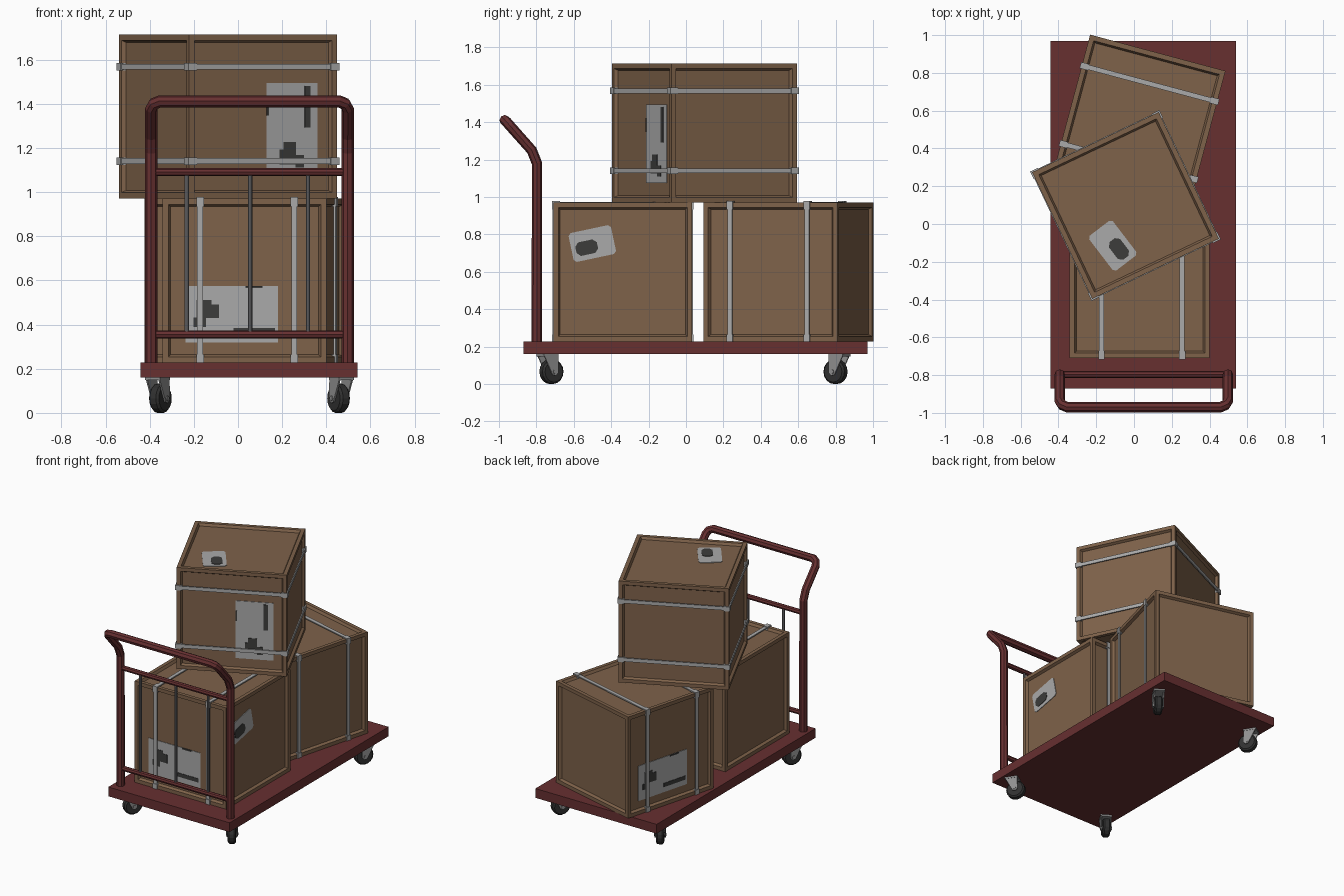
import bpy, bmesh, math
from mathutils import Matrix, Vector

if "Cube" in bpy.data.objects:
    bpy.data.objects.remove(bpy.data.objects["Cube"])


def material(name, rgb):
    m = bpy.data.materials.new(name)
    m.diffuse_color = (*rgb, 1)
    m.use_nodes = True
    m.node_tree.nodes["Principled BSDF"].inputs["Base Color"].default_value = m.diffuse_color
    return m


RED = material("dark_red_paint", (0.135, 0.029, 0.030))
WOOD = material("brown_wood", (0.210, 0.122, 0.068))
STRAP = material("light_grey_strap", (0.40, 0.40, 0.40))
LABEL = material("grey_label", (0.40, 0.40, 0.40))
INK = material("dark_ink", (0.045, 0.045, 0.043))
STEEL = material("grey_steel", (0.28, 0.28, 0.28))
ROD = material("rod_grey", (0.17, 0.17, 0.18))
RUBBER = material("black_rubber", (0.030, 0.030, 0.030))


def mesh_from(bm, name, mat):
    bmesh.ops.recalc_face_normals(bm, faces=bm.faces)
    me = bpy.data.meshes.new(name)
    bm.to_mesh(me)
    bm.free()
    me.materials.append(mat)
    return me


def place(name, me, mw=None):
    ob = bpy.data.objects.new(name, me)
    ob.matrix_world = mw or Matrix()
    bpy.context.collection.objects.link(ob)
    return ob


def box(bm, centre, size):
    m = Matrix.Translation(centre) @ Matrix.Diagonal((*size, 1))
    return bmesh.ops.create_cube(bm, size=1, matrix=m)["verts"]


def cylinder(bm, a, b, r, n=8):
    a, b = Vector(a), Vector(b)
    d = b - a
    m = Matrix.Translation((a + b) / 2) @ d.to_track_quat('Z', 'Y').to_matrix().to_4x4()
    bmesh.ops.create_cone(bm, cap_ends=True, segments=n, radius1=r, radius2=r,
                          depth=d.length, matrix=m)


def prism(bm, pts, u, v, n, lo, hi):
    """Extrude a 2D outline drawn on axes u, v from lo to hi along n."""
    u, v, n = Vector(u), Vector(v), Vector(n)
    a = [bm.verts.new(u * p + v * q + n * lo) for p, q in pts]
    b = [bm.verts.new(u * p + v * q + n * hi) for p, q in pts]
    bm.faces.new(a)
    bm.faces.new(b)
    for i in range(len(pts)):
        j = (i + 1) % len(pts)
        bm.faces.new((a[i], a[j], b[j], b[i]))


def rect(x0, x1, y0, y1):
    return [(x0, y0), (x1, y0), (x1, y1), (x0, y1)]


def tilted(cx, cy, w, h, c, deg):
    """Rectangle with cut corners, turned by an angle."""
    w, h, t = w / 2, h / 2, math.radians(deg)
    pts = [(-w + c, -h), (w - c, -h), (w, -h + c), (w, h - c),
           (w - c, h), (-w + c, h), (-w, h - c), (-w, -h + c)]
    return [(cx + x * math.cos(t) - y * math.sin(t),
             cy + x * math.sin(t) + y * math.cos(t)) for x, y in pts]


# deck
bm = bmesh.new()
box(bm, (0.05, 0.05, 0.194), (0.982, 1.84, 0.068))
place("deck", mesh_from(bm, "deck", RED))

# push handle: bent octagonal tube
CX = 0.052
half = [(-0.445, -0.797, 0.22), (-0.445, -0.797, 1.18), (-0.445, -0.825, 1.25),
        (-0.445, -0.938, 1.377), (-0.433, -0.958, 1.400), (-0.405, -0.970, 1.411)]
path = half + [(-x, y, z) for x, y, z in reversed(half)]
cu = bpy.data.curves.new("push_handle", 'CURVE')
cu.dimensions = '3D'
cu.bevel_depth = 0.028
cu.bevel_resolution = 2
cu.use_fill_caps = True
sp = cu.splines.new('POLY')
sp.points.add(len(path) - 1)
for p, (x, y, z) in zip(sp.points, path):
    p.co = (x + CX, y, z, 1)
sp.use_smooth = False
tmp = bpy.data.objects.new("handle_curve", cu)
bpy.context.collection.objects.link(tmp)
me = bpy.data.meshes.new_from_object(tmp.evaluated_get(bpy.context.evaluated_depsgraph_get()))
bpy.data.objects.remove(tmp)
me.materials.clear()
me.materials.append(RED)
place("push_handle", me)

# handle cross bars and upright rods
bm = bmesh.new()
for z in (0.355, 1.09):
    cylinder(bm, (CX - 0.445, -0.797, z), (CX + 0.445, -0.797, z), 0.018)
place("handle_cross_bars", mesh_from(bm, "handle_cross_bars", RED))
bm = bmesh.new()
for x in (-0.232, 0.055, 0.317):
    cylinder(bm, (x, -0.797, 0.355), (x, -0.797, 1.09), 0.010)
place("handle_rods", mesh_from(bm, "handle_rods", ROD))

# caster meshes, trailing along local +x
bm = bmesh.new()
box(bm, (0, 0, 0.155), (0.09, 0.078, 0.014))
for s in (-1, 1):
    prism(bm, [(-0.044, 0.155), (0.044, 0.155), (0.046, 0.06), (0.03, 0.045), (0.01, 0.05)],
          (1, 0, 0), (0, 0, 1), (0, s, 0), 0.029, 0.037)
cylinder(bm, (0.024, -0.041, 0.066), (0.024, 0.041, 0.066), 0.012)
fork = mesh_from(bm, "caster_fork", STEEL)
bm = bmesh.new()
cylinder(bm, (0.024, -0.026, 0.066), (0.024, 0.026, 0.066), 0.066, 16)
rims = [e for e in bm.edges if abs(e.verts[0].co.y - e.verts[1].co.y) < 1e-4]
bmesh.ops.bevel(bm, geom=rims, offset=0.010, segments=1, affect='EDGES')
wheel = mesh_from(bm, "caster_wheel", RUBBER)
for sx, side in ((-1, "left"), (1, "right")):
    for sy, end in ((-1, "front"), (1, "rear")):
        yaw = math.atan2(-sy * 0.85, -sx * 0.52)
        m = Matrix.Translation((0.052 + sx * 0.416, 0.04 + sy * 0.78, 0)) @ Matrix.Rotation(yaw, 4, 'Z')
        place(f"caster_fork_{end}_{side}", fork, m)
        place(f"caster_wheel_{end}_{side}", wheel, m)

# crate body: cube with recessed panels
H = 0.371
PANEL = H - 0.018
bm = bmesh.new()
bmesh.ops.create_cube(bm, size=2 * H)
faces = list(bm.faces)
bmesh.ops.inset_individual(bm, faces=faces, thickness=0.037, depth=0)
bmesh.ops.inset_individual(bm, faces=faces, thickness=0.014, depth=-0.018)
body = mesh_from(bm, "crate_body", WOOD)

# two straps round the crate with wider corner guards
bm = bmesh.new()
for x in (-0.202, 0.225):
    for s in (-1, 1):
        box(bm, (x, s * H, 0), (0.026, 0.008, 2 * H + 0.008))
        box(bm, (x, 0, s * H), (0.026, 2 * H + 0.008, 0.008))
        for t in (-1, 1):
            box(bm, (x, s * 0.357, t * 0.357), (0.034, 0.044, 0.044))
straps = mesh_from(bm, "crate_straps", STRAP)

# labels on the front and right faces, with dark printed marks
FRONT = ((1, 0, 0), (0, 0, 1), (0, -1, 0))
RIGHT = ((0, 1, 0), (0, 0, 1), (1, 0, 0))
bm = bmesh.new()
prism(bm, rect(-0.268, 0.152, -0.280, -0.024), *FRONT, PANEL - 0.002, PANEL + 0.004)
prism(bm, tilted(-0.163, 0.152, 0.232, 0.158, 0.014, 12), *RIGHT, PANEL - 0.002, PANEL + 0.004)
labels = mesh_from(bm, "crate_labels", LABEL)
bm = bmesh.new()
blot = [(-0.232, -0.210), (-0.175, -0.210), (-0.175, -0.170), (-0.115, -0.170),
        (-0.115, -0.108), (-0.150, -0.108), (-0.150, -0.088), (-0.218, -0.088),
        (-0.218, -0.168), (-0.232, -0.168)]
for shape in (blot, rect(-0.050, 0.138, -0.242, -0.214), rect(0.005, 0.080, -0.034, -0.024)):
    prism(bm, shape, *FRONT, PANEL - 0.001, PANEL + 0.007)
prism(bm, tilted(-0.193, 0.130, 0.118, 0.074, 0.02, 12), *RIGHT, PANEL - 0.001, PANEL + 0.007)
marks = mesh_from(bm, "crate_label_marks", INK)


# three crates: same build, turned differently (the top one lies on its side)
def rot(deg, axis):
    return Matrix.Rotation(math.radians(deg), 4, axis)


for name, loc, r in (
        ("front_crate", (0.030, -0.338, 0.599), Matrix()),
        ("rear_crate", (0.030, 0.548, 0.599), rot(-105, 'Z')),
        ("top_crate", (-0.045, 0.098, 1.3425), rot(25.4, 'Z') @ rot(-90, 'Y'))):
    m = Matrix.Translation(loc) @ r
    for part, me in (("body", body), ("straps", straps), ("labels", labels), ("label_marks", marks)):
        place(f"{name}_{part}", me, m)
